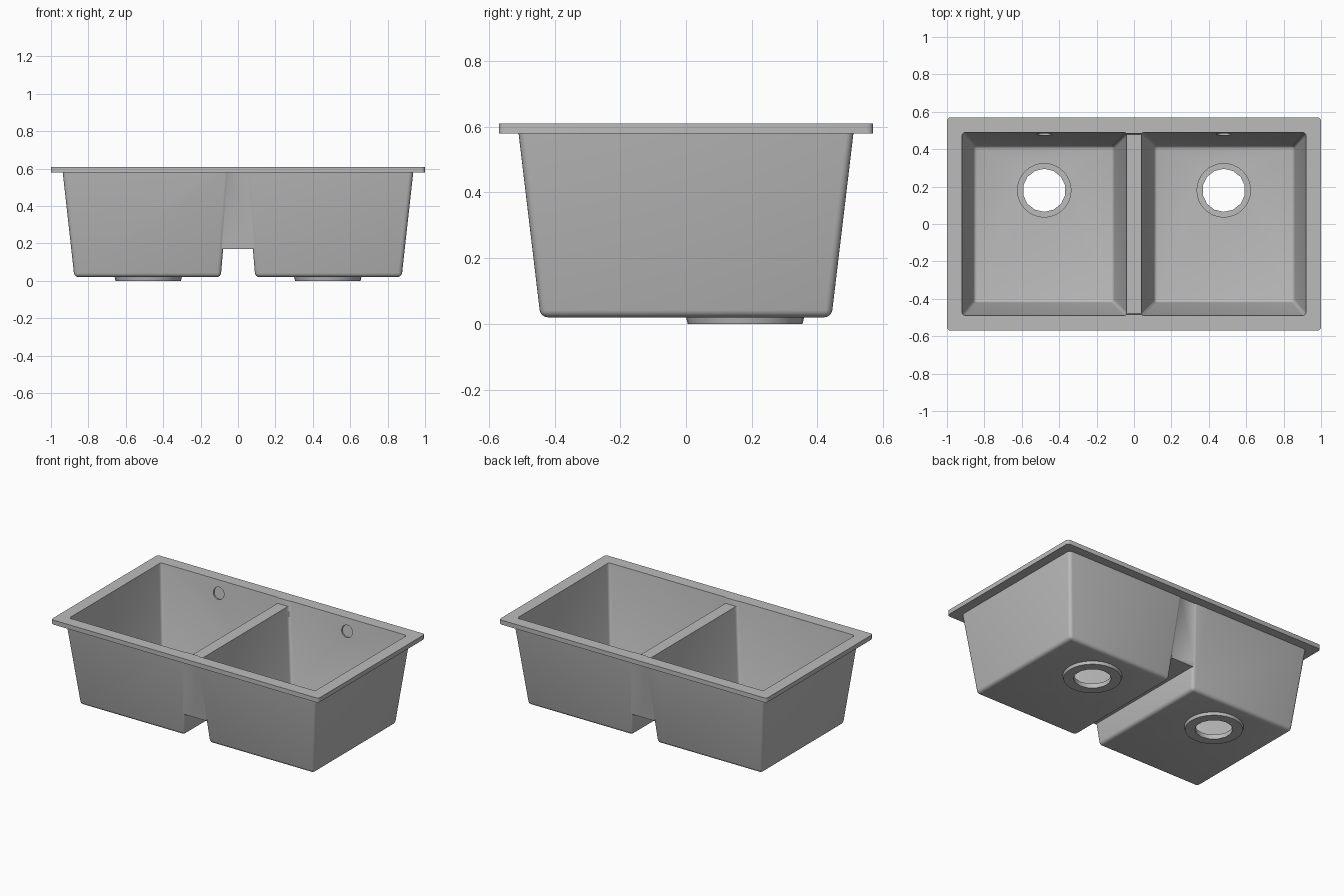
import bpy, bmesh, math
from mathutils import Matrix, Vector

cube = bpy.data.objects.get("Cube")
if cube:
    bpy.data.objects.remove(cube, do_unlink=True)

grey = bpy.data.materials.new("stone_grey")
grey.use_nodes = True
colour = (0.5, 0.5, 0.5, 1)
grey.diffuse_color = colour
grey.node_tree.nodes["Principled BSDF"].inputs["Base Color"].default_value = colour


def finish(name, bm):
    bmesh.ops.recalc_face_normals(bm, faces=bm.faces)
    mesh = bpy.data.meshes.new(name)
    bm.to_mesh(mesh)
    bm.free()
    mesh.materials.append(grey)
    obj = bpy.data.objects.new(name, mesh)
    bpy.context.collection.objects.link(obj)
    return obj


def tapered_box(name, low, high, z0, z1, radius=0, round_bottom=True):
    """Box between two rectangles (x0, x1, half depth), upright edges rounded."""
    bm = bmesh.new()
    rings = []
    for (x0, x1, y), z in ((low, z0), (high, z1)):
        corners = ((x0, -y), (x1, -y), (x1, y), (x0, y))
        rings.append([bm.verts.new((cx, cy, z)) for cx, cy in corners])
    bottom, top = rings
    bm.faces.new(bottom[::-1])
    bm.faces.new(top)
    for i in range(4):
        j = (i + 1) % 4
        bm.faces.new((bottom[i], bottom[j], top[j], top[i]))
    if radius:
        edges = [e for e in bm.edges if not all(v in top for v in e.verts)
                 and (round_bottom or not all(v in bottom for v in e.verts))]
        bmesh.ops.bevel(bm, geom=edges, offset=radius, segments=4,
                        profile=0.5, affect='EDGES')
    return finish(name, bm)


def disc(name, centre, r0, r1, depth, sides=32, axis=(0, 0, 1)):
    bm = bmesh.new()
    turn = Vector(axis).to_track_quat('Z', 'Y').to_matrix().to_4x4()
    bmesh.ops.create_cone(bm, cap_ends=True, segments=sides, radius1=r0,
                          radius2=r1, depth=depth,
                          matrix=Matrix.Translation(centre) @ turn)
    return finish(name, bm)


def combine(target, tool, operation):
    """Apply a boolean and throw the tool away."""
    mod = target.modifiers.new(operation.lower(), 'BOOLEAN')
    mod.operation, mod.solver, mod.object = operation, 'EXACT', tool
    bpy.context.view_layer.update()
    graph = bpy.context.evaluated_depsgraph_get()
    mesh = bpy.data.meshes.new_from_object(target.evaluated_get(graph))
    target.modifiers.clear()
    target.data = mesh
    bpy.data.objects.remove(tool, do_unlink=True)


def sided(side, a, b, depth):
    return (min(side * a, side * b), max(side * a, side * b), depth)


# Rim slab
sink = tapered_box("double_bowl_sink", (-1, 1, 0.57), (-1, 1, 0.57),
                   0.58, 0.61, 0.02, round_bottom=False)
solids, cutters = [], []

# Bridge joining the two bowls
solids.append(tapered_box("bridge", (-0.085, 0.085, 0.456),
                          (-0.085, 0.085, 0.506), 0.17, 0.59))

for side, label in ((1, "left"), (-1, "right")):
    drain_x = side * 0.48
    # Outer bowl and drain boss
    solids.append(tapered_box(label + "_bowl", sided(side, 0.092, 0.875, 0.443),
                              sided(side, 0.045, 0.938, 0.511), 0.02, 0.59, 0.022))
    solids.append(disc(label + "_drain_boss", (drain_x, 0.18, 0.015),
                       0.175, 0.182, 0.03))
    # Bowl cavity, drain seat, drain hole
    cutters.append(tapered_box(label + "_cavity", sided(side, 0.108, 0.857, 0.417),
                               sided(side, 0.032, 0.922, 0.492), 0.04, 0.63, 0.018))
    cutters.append(disc(label + "_drain_seat", (drain_x, 0.18, 0.06),
                        0.143, 0.143, 0.06))
    cutters.append(disc(label + "_drain_hole", (drain_x, 0.18, 0.03),
                        0.115, 0.115, 0.2, sides=14))
    # Shallow overflow recess in the back wall
    cutters.append(disc(label + "_overflow", (drain_x, 0.475, 0.525),
                        0.04, 0.04, 0.028, 24, axis=(0, 1, -0.127)))

# Lowered divider top
cutters.append(tapered_box("divider_saddle", (-0.1, 0.1, 0.478),
                           (-0.1, 0.1, 0.488), 0.575, 0.63))

for part in solids:
    combine(sink, part, 'UNION')
for part in cutters:
    combine(sink, part, 'DIFFERENCE')

bpy.ops.object.select_all(action='DESELECT')
sink.select_set(True)
bpy.context.view_layer.objects.active = sink
bpy.ops.object.shade_smooth_by_angle(angle=math.radians(35))
